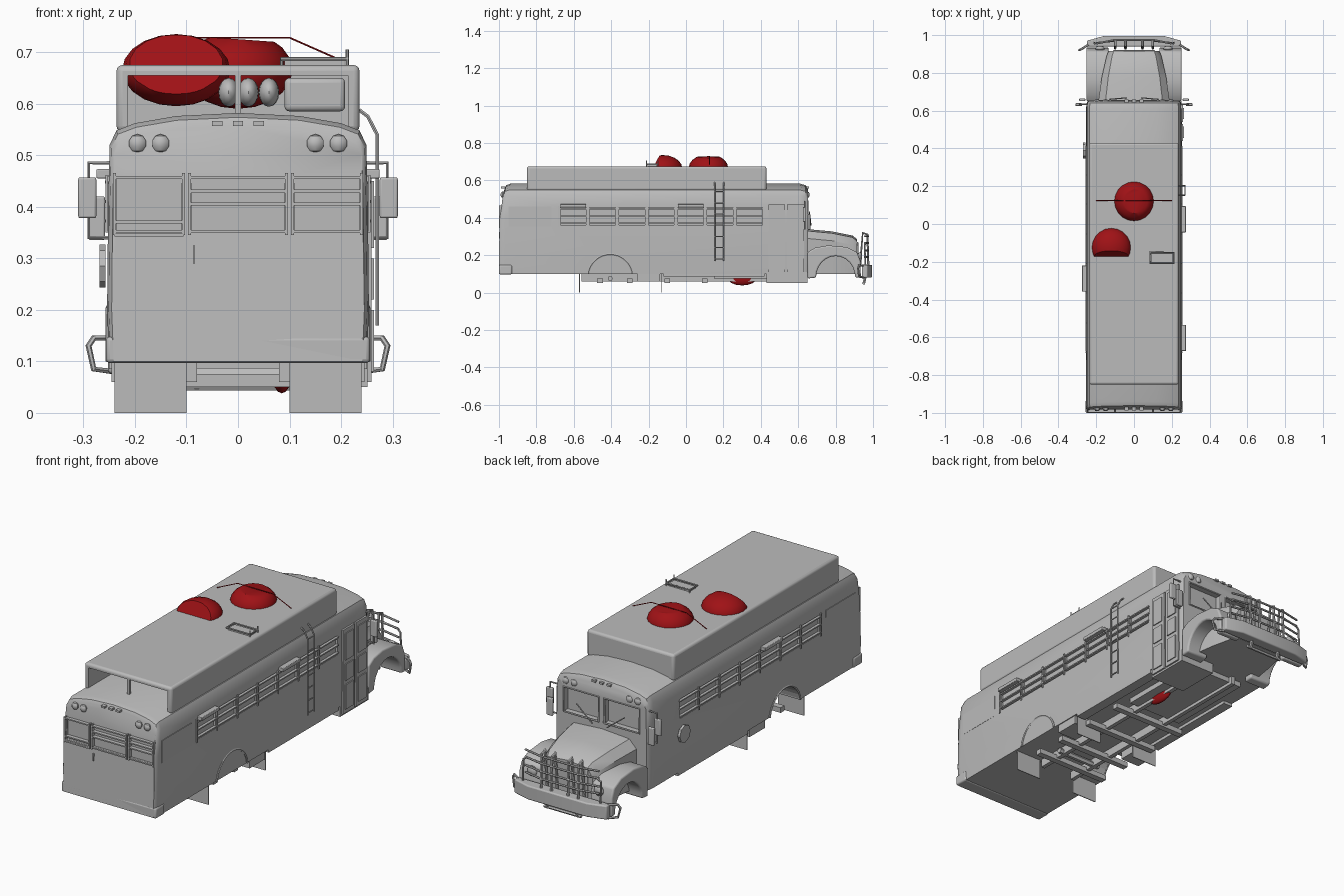
import bpy, bmesh, math
from mathutils import Vector

if "Cube" in bpy.data.objects:
    bpy.data.objects.remove(bpy.data.objects["Cube"])


def material(name, rgb):
    m = bpy.data.materials.new(name)
    m.use_nodes = True
    m.diffuse_color = (*rgb, 1)
    m.node_tree.nodes["Principled BSDF"].inputs["Base Color"].default_value = (*rgb, 1)
    return m


GREY = material("primer grey", (0.5, 0.5, 0.5))
RED = material("deep red", (0.35, 0.006, 0.008))


def finish(name, bm, mat=GREY, smooth=True, bevel=0):
    bmesh.ops.recalc_face_normals(bm, faces=bm.faces)
    me = bpy.data.meshes.new(name)
    bm.to_mesh(me)
    bm.free()
    ob = bpy.data.objects.new(name, me)
    bpy.context.collection.objects.link(ob)
    me.materials.append(mat)
    if bevel:
        b = ob.modifiers.new("bevel", "BEVEL")
        b.width, b.segments, b.limit_method = bevel, 3, "ANGLE"
    if smooth:
        bpy.context.view_layer.objects.active = ob
        bpy.ops.object.select_all(action="DESELECT")
        ob.select_set(True)
        bpy.ops.object.shade_smooth_by_angle(angle=math.radians(35))
    return ob


def add_box(bm, x, y, z):
    vs = bmesh.ops.create_cube(bm, size=1)["verts"]
    for v in vs:
        v.co = [(a[0] + a[1]) / 2 + c * (a[1] - a[0]) for a, c in zip((x, y, z), v.co)]


def box(name, x, y, z, bevel=0):
    bm = bmesh.new()
    add_box(bm, x, y, z)
    return finish(name, bm, smooth=bevel > 0, bevel=bevel)


def loft(name, rings, bevel=0):
    # Skin a list of equal-length rings and cap both ends
    bm = bmesh.new()
    rows = [[bm.verts.new(p) for p in r] for r in rings]
    n = len(rows[0])
    for a, b in zip(rows, rows[1:]):
        for i in range(n):
            bm.faces.new((a[i], a[(i + 1) % n], b[(i + 1) % n], b[i]))
    bm.faces.new(rows[0])
    bm.faces.new(rows[-1])
    return finish(name, bm, bevel=bevel)


def rod(name, pts, r=0.005, mat=GREY):
    # Round tube along a path
    cu = bpy.data.curves.new(name, "CURVE")
    cu.dimensions, cu.bevel_depth, cu.bevel_resolution, cu.use_fill_caps = "3D", r, 1, True
    sp = cu.splines.new("POLY")
    sp.points.add(len(pts) - 1)
    for p, co in zip(sp.points, pts):
        p.co = (*co, 1)
    tmp = bpy.data.objects.new(name + "_path", cu)
    bpy.context.collection.objects.link(tmp)
    bm = bmesh.new()
    bm.from_mesh(tmp.to_mesh())
    bpy.data.objects.remove(tmp)
    return finish(name, bm, mat)


def cut(ob, cutter):
    m = ob.modifiers.new("cut", "BOOLEAN")
    m.object, m.operation, m.solver = cutter, "DIFFERENCE", "EXACT"
    cutter.hide_render = True
    cutter.hide_set(True)


def ball(name, at, size, mat=GREY, segs=16, keep=None):
    bm = bmesh.new()
    bmesh.ops.create_uvsphere(bm, u_segments=segs, v_segments=segs // 2, radius=1)
    if keep:
        g = bm.verts[:] + bm.edges[:] + bm.faces[:]
        r = bmesh.ops.bisect_plane(bm, geom=g, plane_co=keep[0], plane_no=keep[1], clear_outer=True)
        bmesh.ops.holes_fill(bm, edges=[e for e in r["geom_cut"] if isinstance(e, bmesh.types.BMEdge)])
    for v in bm.verts:
        v.co = [a + c * s for a, c, s in zip(at, v.co, size)]
    return finish(name, bm, mat)


# Coach body with domed roof and rounded ends
half = [(0.25, 0.1), (0.254, 0.2), (0.252, 0.4), (0.249, 0.52), (0.236, 0.548),
        (0.2, 0.562), (0.12, 0.576), (0, 0.582)]
outline = half + [(-x, z) for x, z in half[-2::-1]]
ends = [(-1, 0.035), (-0.992, 0.012), (-0.97, 0), (0.61, 0), (0.64, 0.012), (0.652, 0.04)]
rings = []
for y, d in ends:
    lean = [0.03 * max(0, (z - 0.3) / 0.28) ** 2 * (y < -0.9) for x, z in outline]
    rings.append([(x * (1 - d), y + l, z if z < 0.3 else z - d * 0.7 * (z - 0.3) / 0.28)
                  for (x, z), l in zip(outline, lean)])
body = loft("coach_body", rings)

# Window recesses and wheel wells
bays = [-0.672 + 0.157 * i for i in range(7)]
bm = bmesh.new()
for s in (-1, 1):
    for y in bays:
        add_box(bm, (s * 0.262 - 0.02, s * 0.262 + 0.02), (y, y + 0.138), (0.362, 0.455))
    add_box(bm, (s * 0.11 - 0.095, s * 0.11 + 0.095), (0.62, 0.7), (0.37, 0.49))
for x0, x1 in ((-0.235, -0.11), (-0.09, 0.09), (0.11, 0.235)):
    add_box(bm, (x0, x1), (-1.05, -0.978), (0.355, 0.455))
cut(body, finish("window_cutter", bm, smooth=False))
bm = bmesh.new()
for s in (-1, 1):
    r = bmesh.ops.create_cone(bm, cap_ends=True, segments=32, radius1=0.115, radius2=0.115, depth=0.2)
    for v in r["verts"]:
        v.co = (s * 0.22 + v.co.z, -0.405 + v.co.x, 0.085 + v.co.y)
cut(body, finish("wheel_well_cutter", bm, smooth=False))

# Side window bars, awnings, rear panels, arch trims and lower rails
for s in (-1, 1):
    def side(a, b):
        return tuple(sorted((s * a, s * b)))
    for z in (0.372, 0.41, 0.448):
        box("window_bar", side(0.245, 0.258), (-0.675, 0.412), (z - 0.003, z + 0.003))
    for y in bays:
        box("window_post", side(0.245, 0.257), (y - 0.012, y - 0.005), (0.35, 0.462))
    box("rear_side_panel", side(0.245, 0.2535), (-0.95, -0.72), (0.352, 0.46))
    arch = [(s * 0.251, -0.405 + 0.119 * math.cos(a), 0.085 + 0.119 * math.sin(a))
            for a in (math.pi * (0.04 + 0.92 * i / 16) for i in range(17))]
    rod("wheel_arch_trim", arch, 0.006)
    for y in (-0.57, -0.13):
        box("mud_flap", side(0.1, 0.24), (y - 0.002, y + 0.002), (0, 0.102))
    box("underfloor_box", side(0.14, 0.245), (-0.26, -0.14), (0.06, 0.1))
    box("sill_strip", side(0.2, 0.25), (-0.12, 0.42), (0.085, 0.102))
    box("chassis_rail", side(0.08, 0.1), (-0.56, 0.62), (0.06, 0.102))
for s, y in ((1, -0.672), (1, -0.044), (-1, -0.358)):
    box("open_awning", tuple(sorted((s * 0.245, s * 0.275))), (y, y + 0.138), (0.455, 0.473), 0.003)
for y in (-0.46, -0.3, -0.1, 0.1):
    box("cross_beam", (-0.2, 0.2), (y - 0.015, y + 0.015), (0.05, 0.075))
rod("rear_axle", [(-0.12, -0.405, 0.075), (0.12, -0.405, 0.075)], 0.014)
box("floor_tray", (-0.15, 0.15), (0.15, 0.6), (0.075, 0.101))

# Rear bumper, rear window frames and latch
box("rear_bumper", (-0.256, 0.256), (-1, -0.93), (0.097, 0.148), 0.008)
for x0, x1, z in ((-0.24, -0.106, 0.37), (-0.094, 0.094, 0.43), (0.106, 0.24, 0.43)):
    for x in (x0, x1):
        box("rear_window_post", (x - 0.003, x + 0.003), (-0.999, -0.97), (0.345, 0.465))
    for h in (0.352, z, z - 0.025, 0.457):
        box("rear_window_slat", (x0, x1), (-0.997, -0.97), (h - 0.003, h + 0.003))
box("rear_latch", (-0.087, -0.083), (-1, -0.985), (0.29, 0.325))

# Warning lamps and marker lamps on both ends
for y, d in ((-0.978, -1), (0.648, 1)):
    for x in (-0.195, -0.15, 0.15, 0.195):
        ball("warning_lamp", (x, y, 0.523), (0.018, 0.014, 0.018), segs=10)
    for x in (-0.04, 0, 0.04):
        box("marker_lamp", (x - 0.01, x + 0.01), (y - 0.01, y + 0.01), (0.557, 0.566))

# Open-backed roof pod and its cargo
pod = box("roof_pod", (-0.236, 0.236), (-0.85, 0.43), (0.545, 0.675), 0.012)
cut(pod, box("pod_cutter", (-0.213, 0.213), (-0.9, 0.4), (0.5, 0.655)))
box("pod_rear_post", (-0.006, 0.006), (-0.848, -0.835), (0.57, 0.66))
for x in (-0.018, 0.02, 0.06):
    ball("cargo_can", (x, -0.3, 0.622), (0.02, 0.04, 0.028))
box("cargo_crate", (0.09, 0.208), (-0.3, -0.2), (0.585, 0.65), 0.01)
rod("roof_hatch_rail", [(0.085, -0.15, 0.67), (0.085, -0.15, 0.687), (0.212, -0.15, 0.687),
                        (0.212, -0.21, 0.687), (0.085, -0.21, 0.687), (0.085, -0.15, 0.687)], 0.004)
box("roof_hatch", (0.09, 0.207), (-0.205, -0.155), (0.67, 0.683))
for y in (-0.21, -0.15):
    rod("roof_hatch_post", [(0.212, y, 0.67), (0.212, y, 0.705)], 0.003)

# Red roof bundles, tie line and underfloor tank
ball("round_bundle", (0, 0.12, 0.665), (0.106, 0.106, 0.075), RED, 20,
     ((0, 0, 0.8), (0.1, 0, 1)))
ball("half_bundle", (-0.12, -0.125, 0.665), (0.105, 0.105, 0.07), RED, 20,
     ((0, -0.5, 0), (0, -1, 0.35)))
rod("tie_line", [(-0.2, 0.125, 0.678), (-0.09, 0.125, 0.728), (0.1, 0.125, 0.728), (0.2, 0.125, 0.684)], 0.002, RED)
ball("underfloor_tank", (0.085, 0.3, 0.08), (0.02, 0.08, 0.042), RED)

# Ladder on the left side
for y in (0.153, 0.203):
    rod("ladder_rail", [(0.235, y, 0.588), (0.252, y, 0.575), (0.27, y, 0.54), (0.27, y, 0.17)], 0.004)
for i in range(7):
    z = 0.18 + 0.06 * i
    rod("ladder_rung", [(0.27, 0.153, z), (0.27, 0.203, z)], 0.003)

# Folding entry door and step, sign on the other side
box("entry_step", (0.06, 0.251), (0.43, 0.65), (0.05, 0.11))
for y0, y1 in ((0.44, 0.53), (0.54, 0.63)):
    box("door_leaf", (0.24, 0.259), (y0, y1), (0.06, 0.47))
    for z0, z1 in ((0.08, 0.2), (0.22, 0.3), (0.32, 0.45)):
        box("door_pane_frame", (0.25, 0.264), (y0 + 0.015, y1 - 0.015), (z0, z1))
bm = bmesh.new()
for v in bmesh.ops.create_cone(bm, cap_ends=True, segments=8, radius1=0.042, radius2=0.042, depth=0.012)["verts"]:
    v.co = (-0.263 + v.co.z, 0.39 + v.co.x, 0.285 + v.co.y)
finish("side_sign", bm, smooth=False)

# Hood with sloping nose
def hood_ring(y, w, top):
    return [(-w, y, 0.1), (-w, y, top - 0.05), (-w * 0.8, y, top - 0.01), (0, y, top),
            (w * 0.8, y, top - 0.01), (w, y, top - 0.05), (w, y, 0.1)]


loft("hood", [hood_ring(0.64, 0.19, 0.34), hood_ring(0.78, 0.17, 0.327),
              hood_ring(0.89, 0.145, 0.305), hood_ring(0.915, 0.135, 0.285)])
box("grille", (-0.11, 0.11), (0.9, 0.922), (0.13, 0.27), 0.004)

# Fenders, mirrors, windshield trim and bumper hoops
arc = [(0.8 + 0.105 * math.cos(a), 0.08 + 0.115 * math.sin(a)) for a in (math.pi * i / 12 for i in range(13))]
fender = [(0.65, 0.075), (0.65, 0.215), (0.69, 0.24), (0.76, 0.252), (0.86, 0.243), (0.915, 0.215),
          (0.932, 0.17), (0.935, 0.08)] + arc
for s in (-1, 1):
    loft("fender", [[(s * x, y, z) for y, z in fender] for x in (0.135, 0.252)], 0.008)
    ball("headlight", (s * 0.18, 0.93, 0.19), (0.025, 0.012, 0.025))
    box("upper_mirror", tuple(sorted((s * 0.275, s * 0.31))), (0.625, 0.64), (0.378, 0.457), 0.004)
    box("lower_mirror", tuple(sorted((s * 0.258, s * 0.29))), (0.65, 0.665), (0.335, 0.42), 0.004)
    rod("mirror_arm", [(s * 0.245, 0.635, 0.485), (s * 0.29, 0.635, 0.485), (s * 0.29, 0.635, 0.34),
                       (s * 0.245, 0.635, 0.34)], 0.004)
    rod("wiper", [(s * 0.04, 0.668, 0.36), (s * 0.13, 0.66, 0.43)], 0.003)
    rod("windshield_frame", [(s * 0.015, 0.652, 0.37), (s * 0.205, 0.652, 0.37), (s * 0.205, 0.65, 0.49),
                             (s * 0.015, 0.65, 0.49), (s * 0.015, 0.652, 0.37)], 0.005)
    rod("bumper_hoop", [(s * 0.24, 0.95, 0.145), (s * 0.28, 0.925, 0.145), (s * 0.29, 0.92, 0.13),
                        (s * 0.28, 0.925, 0.085), (s * 0.24, 0.95, 0.08)], 0.006)
    rod("outer_guard", [(s * 0.21, 0.96, 0.14), (s * 0.21, 0.955, 0.25), (s * 0.19, 0.96, 0.265), (s * 0.1, 0.97, 0.265)])
    for x in (0.045, 0.1):
        rod("guard_post", [(s * x, 0.975, 0.13), (s * x, 0.97, 0.31), (s * x, 0.945, 0.32), (s * x, 0.93, 0.14)], 0.007)

# Front bumper and cross bars of the brush guard
plan = [(-0.25, 0.94), (-0.25, 0.97), (-0.16, 0.995), (0.16, 0.995), (0.25, 0.97), (0.25, 0.94)]
loft("front_bumper", [[(x, y, z) for x, y in plan] for z in (0.08, 0.148)], 0.006)
rod("lower_front_bar", [(-0.1, 0.95, 0.05), (0.1, 0.95, 0.05)], 0.008)
for x in (-0.08, 0.08):
    rod("lower_bar_bracket", [(x, 0.95, 0.045), (x, 0.96, 0.09)], 0.008)
for z in (0.19, 0.225, 0.265, 0.3):
    rod("guard_bar", [(-0.2, 0.955, z), (-0.1, 0.975, z), (0.1, 0.975, z), (0.2, 0.955, z)])
